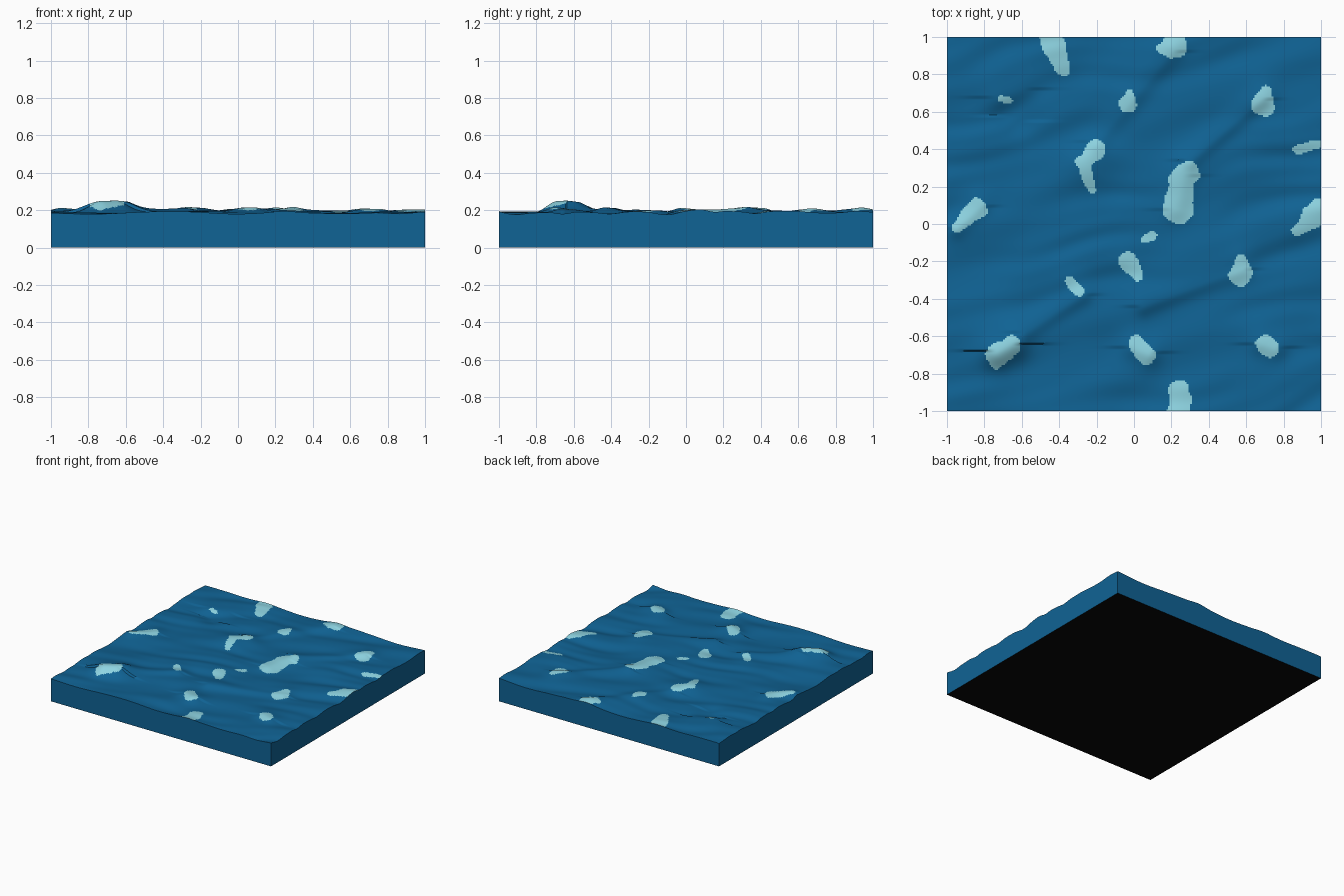
import bpy, bmesh, math
from mathutils import Vector, noise

if "Cube" in bpy.data.objects:
    bpy.data.objects.remove(bpy.data.objects["Cube"])

N = 220            # grid cells per side
LEVEL = 0.186      # mean water level

# Foam patches as tapered capsules: x1, y1, r1, x2, y2, r2
FOAM = [
    (-.445, 1.0, .065, -.385, .84, .045), (.21, 1.0, .055, .21, .955, .075),
    (-.71, .67, .018, -.67, .66, .018), (-.025, .70, .02, -.03, .645, .055),
    (.71, .71, .03, .685, .65, .07), (-.20, .40, .05, -.275, .33, .04),
    (-.275, .33, .035, -.225, .18, .02), (.98, .425, .03, .87, .40, .025),
    (.27, .26, .075, .225, .085, .08), (-.95, -.02, .025, -.84, .09, .055),
    (.99, .06, .07, .875, -.035, .03), (.055, -.085, .018, .10, -.06, .026),
    (-.04, -.19, .05, .02, -.275, .03), (.57, -.19, .03, .575, -.265, .065),
    (-.345, -.305, .028, -.29, -.36, .027), (-.655, -.645, .05, -.73, -.71, .065),
    (.01, -.65, .05, .07, -.705, .05), (.70, -.645, .05, .73, -.675, .048),
    (.24, -.90, .055, .245, -1.0, .06),
]
# Swell crests: x1, y1, x2, y2, height, width
CRESTS = [
    (-.73, -.68, -.66, -.64, .052, .12), (-.58, -.58, -.28, -.38, .018, .07),
    (.05, -.44, .58, -.24, .018, .07), (.30, .34, .68, .67, .02, .07),
    (-.20, .44, .20, .92, .016, .08), (.0, -.66, .08, -.69, .022, .09),
    (.68, -.64, .76, -.66, .022, .09), (.26, .26, .22, .08, .012, .1),
    (-.95, -.02, -.82, .1, .016, .07), (-.72, .68, -.6, .72, .02, .12),
    (-.65, .58, -.62, .55, -.02, .12),
]


def segment(p, a, b):
    """Distance to a segment and position along it; sign of the lee side."""
    d, q = b - a, p - a
    t = max(0, min(1, q.dot(d) / d.length_squared))
    return q - d * t, t


def height(x, y):
    p = Vector((x, y))
    warp = noise.noise((x * 1.6, y * 1.6, 3.1)) * .16
    # wandering wave trains that rise towards the right
    a = (y - .20 * x + warp) * 23
    b = (y - .55 * x - warp * .8) * 15 + 1.0
    gain = .6 + .8 * noise.noise((x * 1.8, y * 2.4, 9.0))
    h = LEVEL + .006 * gain * (math.sin(a) + .3 * math.cos(2 * a))
    h += .005 * math.sin(b) + .012 * noise.noise((x * 2, y * 3.5, 5.5))
    for x1, y1, x2, y2, amp, w in CRESTS:
        off, t = segment(p, Vector((x1, y1)), Vector((x2, y2)))
        lee = .7 if off.y < 0 else 1.15      # steeper towards the front
        h += amp * math.exp(-(off.length / (w * lee)) ** 2)
    for x1, y1, r1, x2, y2, r2 in FOAM:
        off, t = segment(p, Vector((x1, y1)), Vector((x2, y2)))
        h += .008 * math.exp(-(off.length / .09) ** 2)
    return h


def is_foam(x, y):
    p = Vector((x, y))
    wob = 1 + .35 * noise.noise((x * 14, y * 14, 1.7))
    for x1, y1, r1, x2, y2, r2 in FOAM:
        off, t = segment(p, Vector((x1, y1)), Vector((x2, y2)))
        if off.length < (r1 + (r2 - r1) * t) * wob:
            return True
    return False


def material(name, rgb):
    m = bpy.data.materials.new(name)
    m.diffuse_color = (*rgb, 1)
    m.use_nodes = True
    m.node_tree.nodes["Principled BSDF"].inputs["Base Color"].default_value = m.diffuse_color
    return m


# Water surface: a displaced grid
bm = bmesh.new()
bmesh.ops.create_grid(bm, x_segments=N, y_segments=N, size=1)
for v in bm.verts:
    v.co.z = height(v.co.x, v.co.y)
for f in bm.faces:
    c = f.calc_center_median()
    f.material_index = 1 if is_foam(c.x, c.y) else 0
    f.smooth = True

# Side walls: rim extruded down to the ground
rim = [e for e in bm.edges if e.is_boundary]
ext = bmesh.ops.extrude_edge_only(bm, edges=rim)["geom"]
for g in ext:
    if isinstance(g, bmesh.types.BMVert):
        g.co.z = 0
    elif isinstance(g, bmesh.types.BMFace):
        g.material_index = 0
        g.smooth = False

# Flat dark underside
base = bmesh.ops.contextual_create(bm, geom=[e for e in bm.edges if e.is_boundary])
for f in base["faces"]:
    f.material_index = 2
    f.smooth = False
bmesh.ops.recalc_face_normals(bm, faces=bm.faces)

me = bpy.data.meshes.new("ocean_block")
bm.to_mesh(me)
bm.free()
me.materials.append(material("deep water blue", (.005, .125, .30)))
me.materials.append(material("pale foam", (.27, .66, .76)))
me.materials.append(material("black underside", (.002, .002, .002)))
ob = bpy.data.objects.new("ocean_block", me)
bpy.context.collection.objects.link(ob)
bpy.context.view_layer.objects.active = ob
ob.select_set(True)
bpy.ops.object.shade_smooth_by_angle(angle=math.radians(40))
